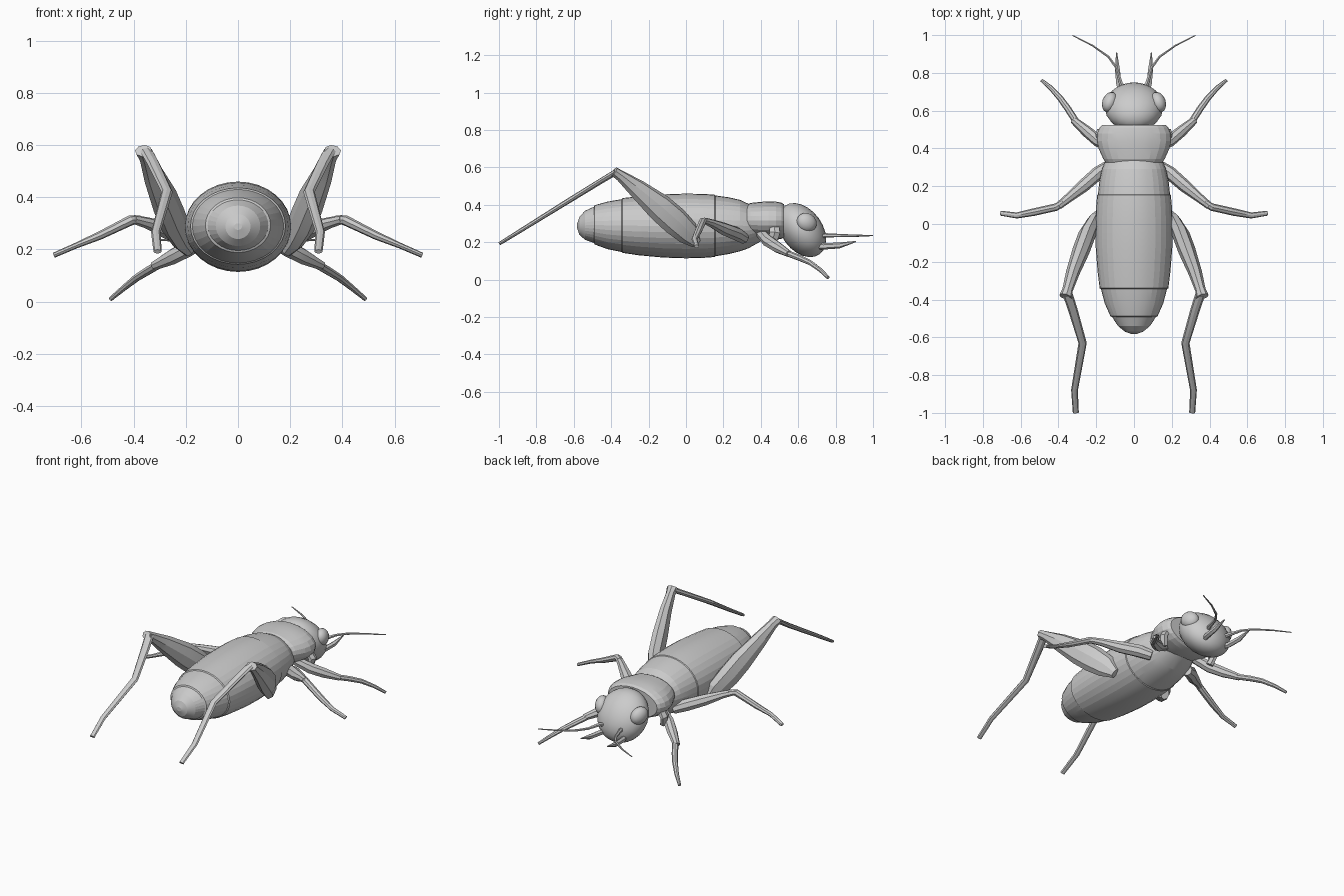
import bpy, bmesh, math
from mathutils import Vector, Matrix


def finish(name, bm, mirror=False, smooth=None):
    bmesh.ops.recalc_face_normals(bm, faces=bm.faces[:])
    me = bpy.data.meshes.new(name)
    bm.to_mesh(me)
    bm.free()
    ob = bpy.data.objects.new(name, me)
    bpy.context.collection.objects.link(ob)
    if mirror:
        ob.modifiers.new("Mirror", 'MIRROR').use_mirror_merge = False
    if smooth:
        bpy.ops.object.select_all(action='DESELECT')
        ob.select_set(True)
        bpy.context.view_layer.objects.active = ob
        bpy.ops.object.shade_smooth_by_angle(angle=math.radians(smooth))
    return ob


def skin(bm, rings):
    # bridge consecutive rings and cap both ends
    loops = [[bm.verts.new(p) for p in r] for r in rings]
    n = len(loops[0])
    for a, b in zip(loops, loops[1:]):
        for i in range(n):
            j = (i + 1) % n
            bm.faces.new((a[i], a[j], b[j], b[i]))
    bm.faces.new(loops[0])
    bm.faces.new(loops[-1])


def shell(name, stations, sides):
    # stations: y, half width, bottom z, top z
    bm = bmesh.new()
    rings = []
    for y, w, lo, hi in stations:
        ring = []
        for i in range(sides):
            a = 2 * math.pi * i / sides
            ring.append(Vector((w * math.cos(a), y, (lo + hi) / 2 + (hi - lo) / 2 * math.sin(a))))
        rings.append(ring)
    skin(bm, rings)
    return finish(name, bm, smooth=10)


def limb(name, pts, up=(0, 0, 1), sides=8):
    # pts: x, y, z, radius along up, radius across
    bm = bmesh.new()
    P = [Vector(p[:3]) for p in pts]
    rings = []
    for k, p in enumerate(pts):
        t = (P[min(k + 1, len(P) - 1)] - P[max(k - 1, 0)]).normalized()
        u = Vector(up)
        u = (u - t * u.dot(t)).normalized()
        v = t.cross(u)
        rings.append([P[k] + u * p[3] * math.cos(a) + v * p[4] * math.sin(a)
                      for a in (2 * math.pi * i / sides for i in range(sides))])
    skin(bm, rings)
    return finish(name, bm, mirror=True, smooth=20)


def ball(name, loc, radii, tilt=0, turn=0, mirror=False, seg=24):
    bm = bmesh.new()
    m = (Matrix.Translation(loc) @ Matrix.Rotation(turn, 4, 'Z')
         @ Matrix.Rotation(tilt, 4, 'X') @ Matrix.Diagonal((*radii, 1)))
    bmesh.ops.create_uvsphere(bm, u_segments=seg, v_segments=seg // 2, radius=1, matrix=m)
    return finish(name, bm, mirror, smooth=40)


# Abdomen segments, with small steps at the seams
shell("abdomen", [
    (-0.582, .015, .275, .300), (-0.57, .048, .24, .335), (-0.54, .085, .213, .368),
    (-0.492, .116, .196, .390), (-0.488, .125, .188, .398), (-0.42, .155, .163, .417),
    (-0.344, .175, .148, .430), (-0.340, .182, .143, .436), (-0.25, .193, .130, .446),
    (-0.12, .203, .118, .456), (0.0, .204, .114, .460), (0.10, .200, .117, .458),
    (0.153, .195, .121, .454), (0.157, .191, .125, .450), (0.23, .183, .137, .440),
    (0.29, .170, .152, .426), (0.335, .152, .168, .405), (0.40, .125, .205, .37),
    (0.45, .09, .235, .34)], 32)

# Neck shield
shell("pronotum", [
    (0.325, .150, .235, .400), (0.345, .163, .225, .410), (0.40, .188, .215, .416),
    (0.44, .197, .213, .418), (0.48, .195, .213, .417), (0.51, .182, .218, .412),
    (0.525, .168, .225, .402)], 24)

# Head and eyes
ball("head", (0, .62, .265), (.155, .11, .16), tilt=math.radians(36))
ball("eye", (.128, .645, .305), (.040, .058, .050), tilt=math.radians(-30),
     turn=math.radians(20), mirror=True, seg=16)

# Feelers and mouth palps
limb("antenna", [(.045, .70, .225, .014, .014), (.070, .745, .237, .012, .012),
                 (.095, .83, .236, .008, .008), (.135, .885, .235, .007, .007),
                 (.22, .945, .235, .005, .005), (.325, .998, .236, .003, .003)], sides=6)
limb("palp", [(.055, .66, .18, .016, .014), (.08, .74, .178, .017, .016),
              (.088, .82, .183, .016, .015), (.092, .908, .204, .003, .003)], sides=6)

# Hind legs
limb("hind_femur", [
    (.185, .055, .195, .030, .022), (.215, .01, .25, .066, .036), (.25, -.06, .315, .077, .046),
    (.28, -.14, .385, .075, .046), (.325, -.26, .485, .052, .036),
    (.352, -.35, .555, .030, .028), (.362, -.385, .578, .026, .034)], up=(-.25, .68, .73))
limb("hind_shin", [
    (.350, -.375, .575, .016, .026), (.325, -.45, .53, .015, .025), (.272, -.63, .42, .014, .022),
    (.315, -.88, .265, .011, .018), (.308, -.998, .192, .009, .016)])

# Middle legs
limb("middle_femur", [
    (.13, .31, .22, .030, .030), (.19, .27, .245, .037, .036), (.27, .20, .272, .034, .034),
    (.35, .135, .302, .022, .024), (.40, .095, .315, .017, .020)])
limb("middle_shin", [
    (.375, .115, .315, .015, .018), (.41, .09, .312, .020, .020), (.53, .063, .253, .016, .020),
    (.62, .045, .215, .011, .016), (.705, .057, .178, .010, .013)])

# Front legs
limb("front_femur", [
    (.11, .40, .25, .028, .028), (.19, .44, .205, .033, .032), (.25, .49, .172, .030, .030),
    (.32, .55, .138, .018, .020)])
limb("front_shin", [
    (.305, .54, .142, .017, .018), (.35, .61, .115, .016, .018), (.39, .665, .09, .014, .016),
    (.44, .72, .05, .011, .013), (.488, .76, .010, .009, .009)])
limb("front_hip", [(.15, .47, .30, .02, .03), (.185, .475, .25, .02, .032),
                   (.17, .46, .20, .02, .028)], up=(1, 0, 0), sides=6)
